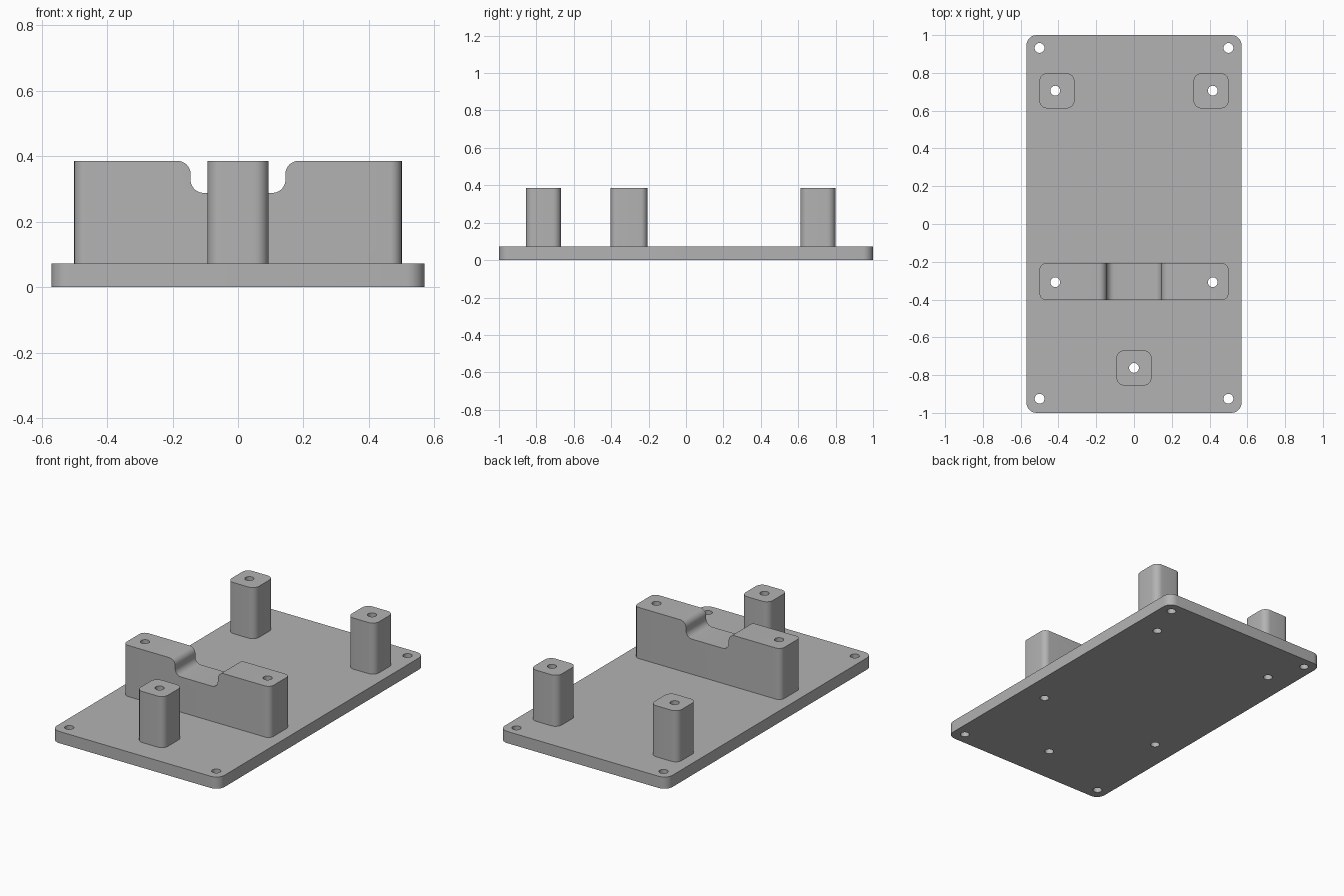
import bpy, bmesh
from math import cos, sin, pi, radians

if "Cube" in bpy.data.objects:
    bpy.data.objects.remove(bpy.data.objects["Cube"], do_unlink=True)

PLATE_TOP, POST_TOP = 0.072, 0.386
HOLE_R = 0.026

grey = bpy.data.materials.new("plain grey")
grey.use_nodes = True
GREY = (0.45, 0.45, 0.45, 1)
grey.diffuse_color = GREY
grey.node_tree.nodes["Principled BSDF"].inputs["Base Color"].default_value = GREY


def arc(cx, cy, r, start, end, steps=8):
    angles = [radians(start + (end - start) * i / steps) for i in range(steps + 1)]
    return [(cx + r * cos(a), cy + r * sin(a)) for a in angles]


def rounded_rect(cx, cy, w, d, r):
    pts = []
    for i, (sx, sy) in enumerate([(1, 1), (-1, 1), (-1, -1), (1, -1)]):
        pts += arc(cx + sx * (w / 2 - r), cy + sy * (d / 2 - r), r, 90 * i, 90 * i + 90)
    return pts


def prism(name, outlines, low, high, axis="z"):
    """Extrude closed outlines along z, or along y for x-z outlines."""
    bm = bmesh.new()
    for pts in outlines:
        rows = []
        for level in (low, high):
            rows.append([bm.verts.new((a, b, level) if axis == "z" else (a, level, b))
                         for a, b in pts])
        bottom, top = rows
        bm.faces.new(bottom[::-1])
        bm.faces.new(top)
        for i in range(len(pts)):
            j = (i + 1) % len(pts)
            bm.faces.new((bottom[i], bottom[j], top[j], top[i]))
    bmesh.ops.recalc_face_normals(bm, faces=bm.faces)
    mesh = bpy.data.meshes.new(name)
    bm.to_mesh(mesh)
    bm.free()
    mesh.materials.append(grey)
    obj = bpy.data.objects.new(name, mesh)
    bpy.context.collection.objects.link(obj)
    return obj


def cut(obj, cutter):
    bpy.ops.object.select_all(action="DESELECT")
    bpy.context.view_layer.objects.active = obj
    obj.select_set(True)
    mod = obj.modifiers.new("cut", "BOOLEAN")
    mod.operation, mod.solver, mod.object = "DIFFERENCE", "EXACT", cutter
    bpy.ops.object.modifier_apply(modifier=mod.name)


# Base plate and standing posts
plate = prism("base_plate", [rounded_rect(0, 0, 1.14, 2, 0.055)], 0, PLATE_TOP)
parts = [plate]
for name, x, y in [("back_right_post", -0.408, 0.705), ("back_left_post", 0.408, 0.705),
                   ("front_post", 0, -0.762)]:
    parts.append(prism(name, [rounded_rect(x, y, 0.186, 0.186, 0.042)], PLATE_TOP, POST_TOP))

# Cross block with a soft-shouldered channel
block = prism("cross_block", [rounded_rect(0, -0.305, 1.0, 0.196, 0.035)], PLATE_TOP, POST_TOP)
parts.append(block)
R, WALL, FLOOR = 0.04, 0.145, 0.288
side = [(WALL + R, 0.5)]
side += arc(WALL + R, POST_TOP - R, R, 90, 180)
side += arc(WALL - R, FLOOR + R, R, 0, -90)
channel = prism("channel_cutter", [side + [(-x, z) for x, z in reversed(side)]],
                -0.6, 0.0, axis="y")
cut(block, channel)

# Screw holes through plate and posts
holes = [(sx * 0.5, y) for sx in (-1, 1) for y in (-0.925, 0.932)]
holes += [(sx * 0.417, y) for sx in (-1, 1) for y in (-0.308, 0.706)]
holes.append((0, -0.762))
drill = prism("hole_cutter", [arc(x, y, HOLE_R, 0, 360, 24)[:-1] for x, y in holes], -0.1, 0.6)
for part in parts:
    cut(part, drill)
    bpy.ops.object.shade_smooth_by_angle(angle=radians(30))

for helper in (channel, drill):
    bpy.data.objects.remove(helper, do_unlink=True)
